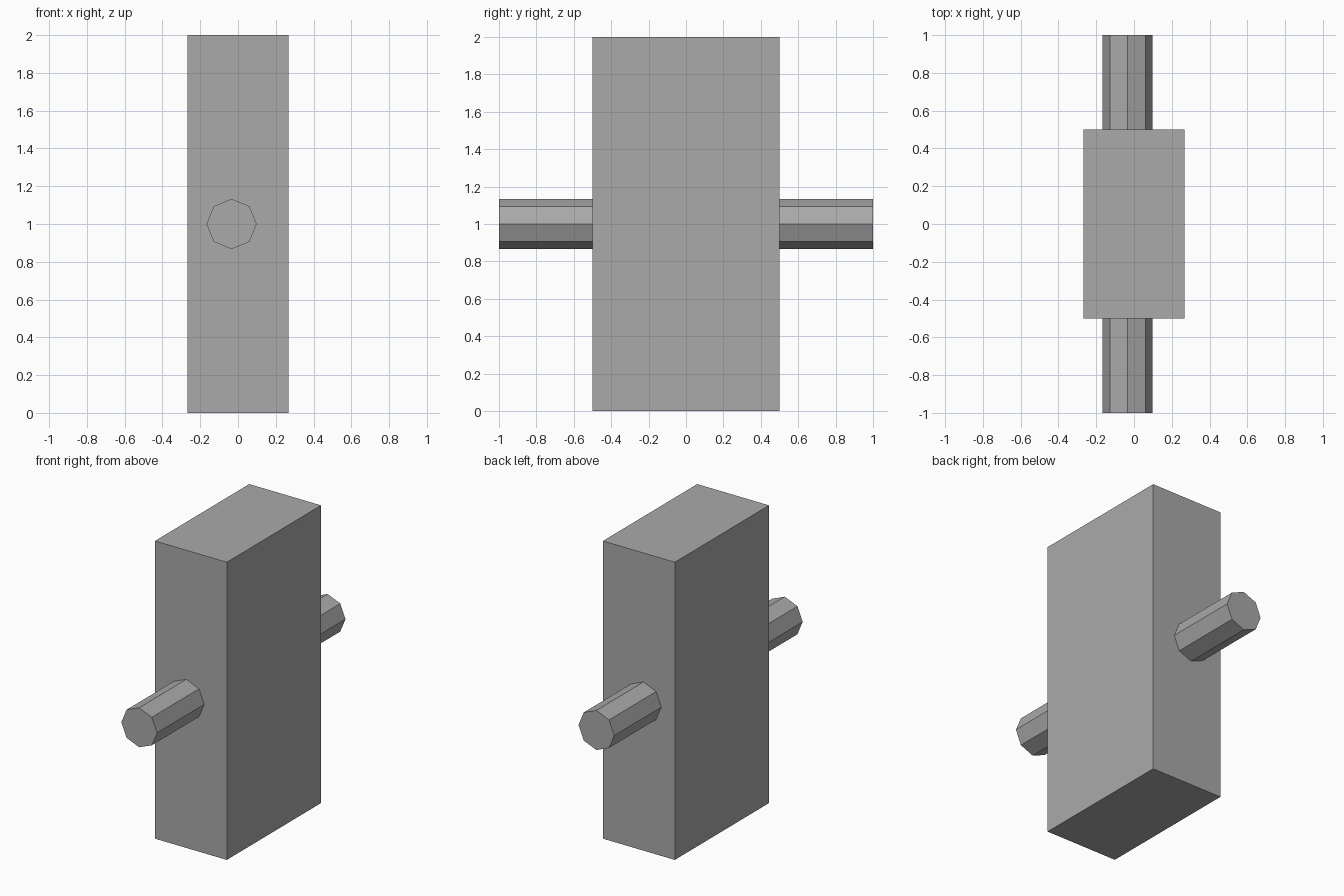
import bpy
import math

if "Cube" in bpy.data.objects:
    bpy.data.objects.remove(bpy.data.objects["Cube"])

# Single flat grey
grey = bpy.data.materials.new("grey")
grey.diffuse_color = (0.4, 0.4, 0.4, 1)
grey.use_nodes = True
grey.node_tree.nodes["Principled BSDF"].inputs["Base Color"].default_value = grey.diffuse_color


def finish(name):
    ob = bpy.context.object
    ob.name = name
    bpy.ops.object.transform_apply(location=False, rotation=True, scale=True)
    ob.data.materials.append(grey)
    return ob


# Upright rectangular body
bpy.ops.mesh.primitive_cube_add(size=1, location=(0, 0, 1))
bpy.context.object.scale = (0.534, 1.0, 2.0)
finish("body")

# Eight-sided rod running front to back through the body, slightly off centre
bpy.ops.mesh.primitive_cylinder_add(
    vertices=8, radius=0.133, depth=2.0,
    location=(-0.034, 0, 1.0), rotation=(math.pi / 2, 0, 0))
finish("cross_rod")
